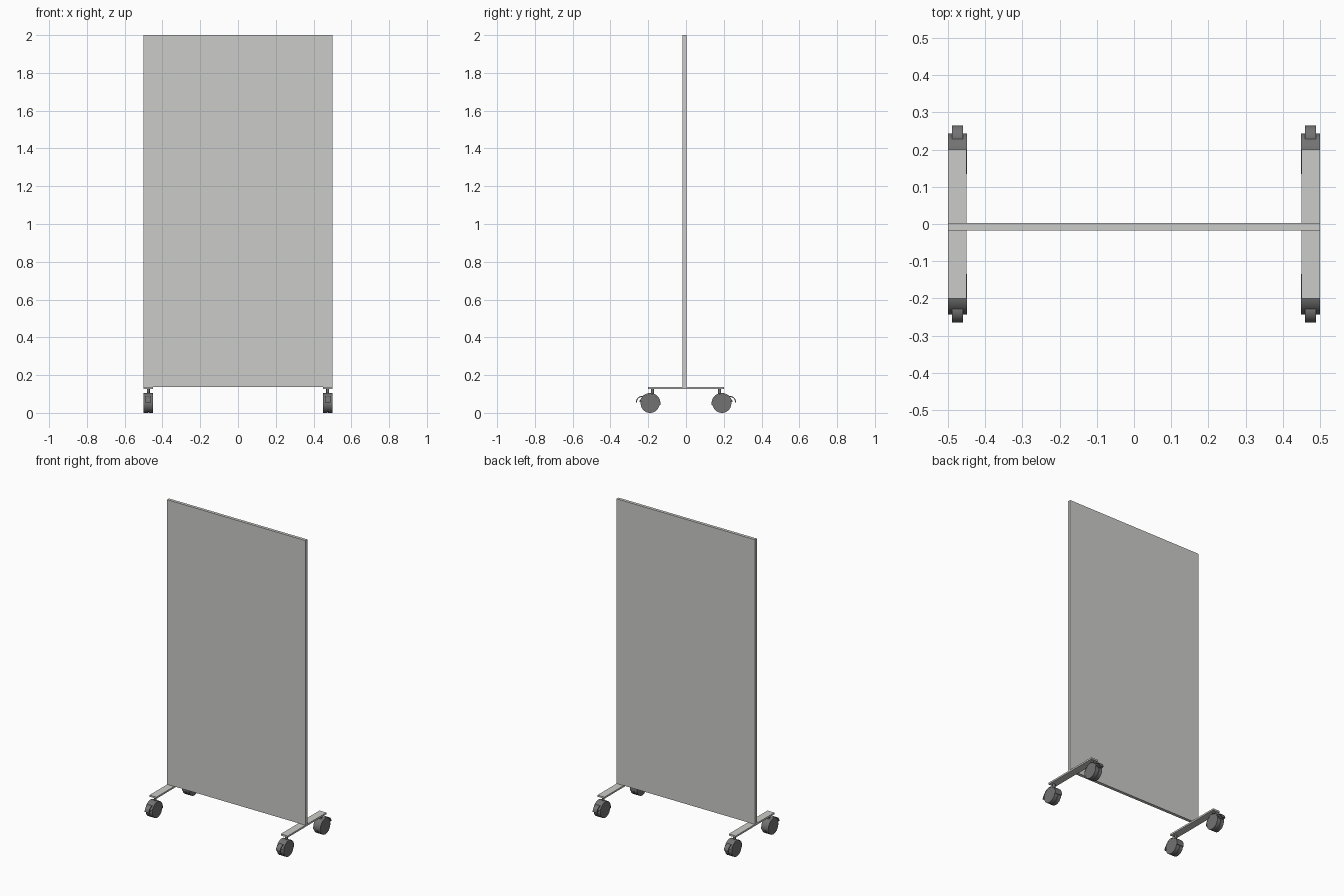
import bpy, bmesh, math
from mathutils import Vector

if "Cube" in bpy.data.objects:
    bpy.data.objects.remove(bpy.data.objects["Cube"])


def material(name, rgb):
    m = bpy.data.materials.new(name)
    m.use_nodes = True
    m.diffuse_color = (*rgb, 1)
    m.node_tree.nodes["Principled BSDF"].inputs["Base Color"].default_value = (*rgb, 1)
    return m


LIGHT = material("light grey", (0.6, 0.6, 0.58))
DARK = material("dark grey", (0.17, 0.17, 0.17))


def finish(name, bm, mat, smooth=False):
    bmesh.ops.recalc_face_normals(bm, faces=bm.faces)
    mesh = bpy.data.meshes.new(name)
    bm.to_mesh(mesh)
    bm.free()
    mesh.materials.append(mat)
    ob = bpy.data.objects.new(name, mesh)
    bpy.context.collection.objects.link(ob)
    if smooth:
        bpy.ops.object.select_all(action='DESELECT')
        ob.select_set(True)
        bpy.context.view_layer.objects.active = ob
        bpy.ops.object.shade_smooth_by_angle(angle=math.radians(35))
    return ob


def box(name, lo, hi, mat):
    bm = bmesh.new()
    bmesh.ops.create_cube(bm, size=1)
    lo, hi = Vector(lo), Vector(hi)
    for v in bm.verts:
        v.co = (lo + hi) / 2 + v.co * (hi - lo)
    return finish(name, bm, mat)


def prism(name, profile, x, width, mat, smooth=True):
    """Extrude a closed (y, z) profile along x, centred on x."""
    bm = bmesh.new()
    face = bm.faces.new([bm.verts.new((x - width / 2, y, z)) for y, z in profile])
    out = bmesh.ops.extrude_face_region(bm, geom=[face])["geom"]
    moved = [g for g in out if isinstance(g, bmesh.types.BMVert)]
    bmesh.ops.translate(bm, verts=moved, vec=(width, 0, 0))
    return finish(name, bm, mat, smooth)


def arc(r, start, end, steps):
    angles = [math.radians(start + (end - start) * i / steps) for i in range(steps + 1)]
    return [(r * math.cos(a), r * math.sin(a)) for a in angles]


def caster(label, x, side):
    """Twin-wheel swivel caster; side is the y direction the brake points."""
    axle = Vector((0.19, 0.05))

    def place(points):
        return [((axle.x + y) * side, axle.y + z) for y, z in points]

    # Two wheels joined by a narrow core
    for tag, dx in (("inner", -1), ("outer", 1)):
        prism(f"{label}_{tag}_wheel", place(arc(0.05, 0, 352.5, 47)),
              x + dx * 0.0135, 0.023, DARK)
    prism(f"{label}_core", place(arc(0.046, 0, 345, 23)), x, 0.006, DARK)

    # Curved hood over the wheels
    hood = arc(0.055, 15, 190, 28) + arc(0.0505, 190, 15, 28)
    prism(f"{label}_hood", place(hood), x, 0.051, DARK)

    # Brake lever curving out and down
    lever = arc(0.034, 0, 100, 10) + arc(0.029, 100, 0, 10)
    prism(f"{label}_brake_lever", place([(0.041 + y, 0.006 + z) for y, z in lever]),
          x, 0.03, DARK)
    prism(f"{label}_brake_pad", place([(0.045, 0.008), (0.056, 0.008),
                                       (0.056, 0.016), (0.045, 0.016)]),
          x, 0.03, DARK, False)

    # Swivel stem
    bm = bmesh.new()
    bmesh.ops.create_cone(bm, cap_ends=True, segments=24, radius1=0.008,
                          radius2=0.008, depth=0.032)
    bmesh.ops.translate(bm, verts=bm.verts, vec=(x, 0.178 * side, 0.114))
    finish(f"{label}_stem", bm, DARK, True)


# Upright panel
box("panel", (-0.5, -0.0175, 0.138), (0.5, 0.0025, 2), LIGHT)

# Cross feet with a caster at each end
for name, sx in (("left", 1), ("right", -1)):
    x = 0.475 * sx
    box(f"{name}_foot", (x - 0.025, -0.2, 0.127), (x + 0.025, 0.2, 0.138), LIGHT)
    for end, sy in (("front", -1), ("back", 1)):
        caster(f"{end}_{name}_caster", x, sy)
